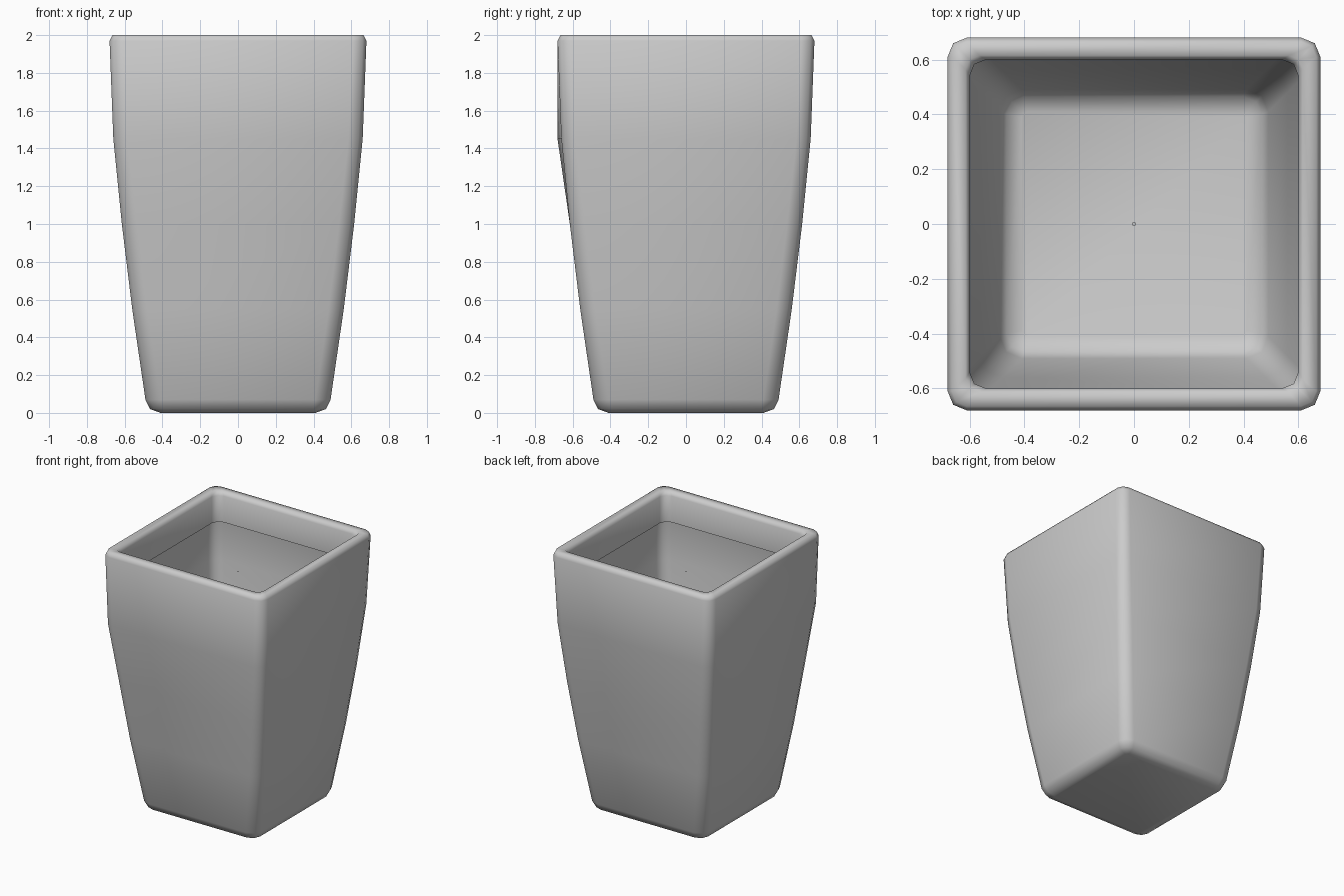
import bpy, bmesh

if "Cube" in bpy.data.objects:
    bpy.data.objects.remove(bpy.data.objects["Cube"])


def ring(bm, h, c, z):
    """Square loop of half width h with corners rounded by c."""
    k = h - 0.29 * c
    corner = [(h, h - c), (k, k), (h - c, h)]
    pts = []
    for _ in range(4):
        pts += corner
        corner = [(-y, x) for x, y in corner]
    return [bm.verts.new((x, y, z)) for x, y in pts]


def finish(bm, name, smooth=True):
    me = bpy.data.meshes.new(name)
    bm.to_mesh(me)
    bm.free()
    for p in me.polygons:
        p.use_smooth = smooth
    ob = bpy.data.objects.new(name, me)
    bpy.context.collection.objects.link(ob)
    return ob


# planter shell: outer wall, rounded rim and turned-in lip (half width, corner, height)
profile = [
    (0.41, 0.02, 0.0), (0.465, 0.065, 0.02), (0.49, 0.08, 0.07),
    (0.56, 0.08, 0.55), (0.615, 0.08, 1.0), (0.66, 0.075, 1.45),
    (0.68, 0.07, 1.97), (0.665, 0.055, 2.0),
    (0.615, 0.05, 2.0), (0.60, 0.06, 1.97), (0.60, 0.06, 1.77),
]
bm = bmesh.new()
rings = [ring(bm, *p) for p in profile]
bm.faces.new(rings[0][::-1])
for a, b in zip(rings, rings[1:]):
    for i in range(12):
        j = (i + 1) % 12
        bm.faces.new((a[i], a[j], b[j], b[i]))
# slight bulge on the front left edge
for v in rings[5][6:9]:
    v.co.y -= 0.02 if v.co.y < -0.5 else 0
finish(bm, "planter_shell")

# tiny centre marker at the level of the lip
bm = bmesh.new()
bmesh.ops.create_circle(bm, cap_ends=True, segments=12, radius=0.007)
bmesh.ops.translate(bm, verts=bm.verts, vec=(0, 0, 1.77))
finish(bm, "centre_dot", False)
